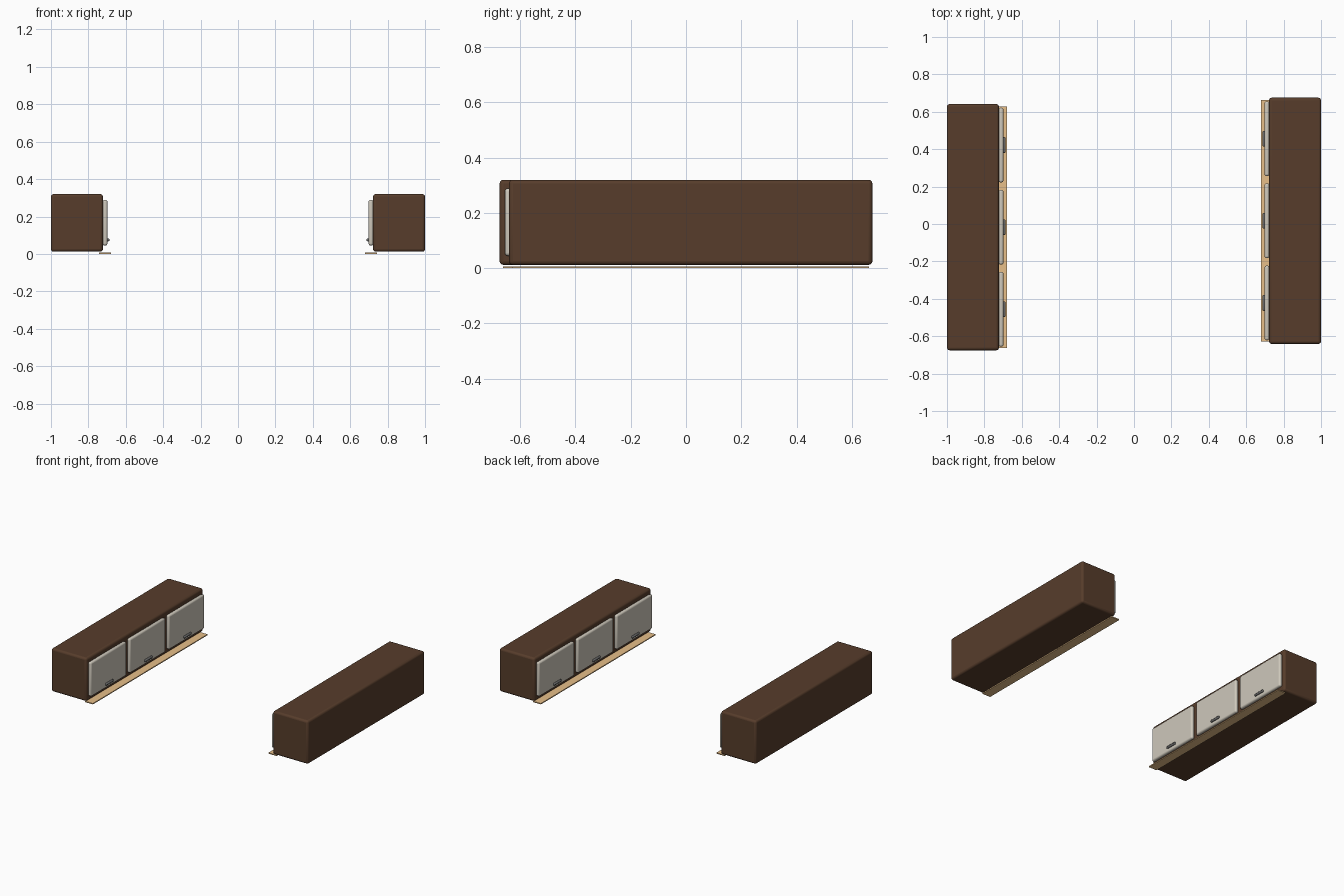
import bpy

if "Cube" in bpy.data.objects:
    bpy.data.objects.remove(bpy.data.objects["Cube"])


def material(name, color):
    m = bpy.data.materials.new(name)
    m.diffuse_color = (*color, 1)
    m.use_nodes = True
    m.node_tree.nodes["Principled BSDF"].inputs["Base Color"].default_value = m.diffuse_color
    return m


WOOD = material("dark_wood", (0.095, 0.046, 0.024))
CREAM = material("cream_panel", (0.62, 0.58, 0.50))
METAL = material("grey_metal", (0.15, 0.15, 0.15))
GLOW = material("warm_strip", (0.80, 0.52, 0.25))


def box(name, x, y, z, mat, bevel=0.0, segments=3):
    """Bevelled box spanning the (low, high) ranges x, y and z."""
    ranges = [sorted(r) for r in (x, y, z)]
    bpy.ops.mesh.primitive_cube_add(size=1, location=[(a + b) / 2 for a, b in ranges])
    ob = bpy.context.object
    ob.name = name
    ob.scale = [b - a for a, b in ranges]
    bpy.ops.object.transform_apply(location=False, rotation=False, scale=True)
    ob.data.materials.append(mat)
    if bevel:
        mod = ob.modifiers.new("bevel", 'BEVEL')
        mod.width = bevel
        mod.segments = segments
        bpy.ops.object.shade_smooth_by_angle()
    return ob


def bin_row(side, s, yc):
    """One overhead bin row; s is the x side, doors face the middle."""
    def xs(a, b):
        return (s * a, s * b)

    # Main body
    box(f"{side}_cabinet", xs(0.722, 1.0), (yc - 0.658, yc + 0.658), (0.012, 0.32), WOOD, 0.014)
    # Light strip under the front edge
    box(f"{side}_light_strip", xs(0.68, 0.744), (yc - 0.645, yc + 0.645), (0.0, 0.007), GLOW)
    # Doors with handles
    for i in (-1, 0, 1):
        y = yc + i * 0.439
        box(f"{side}_door_{i + 2}", xs(0.698, 0.724), (y - 0.2, y + 0.2), (0.045, 0.289), CREAM, 0.011)
        box(f"{side}_handle_{i + 2}", xs(0.687, 0.702), (y - 0.042, y + 0.042), (0.067, 0.083), METAL, 0.006, 2)


bin_row("left", -1, -0.017)
bin_row("right", 1, 0.017)
